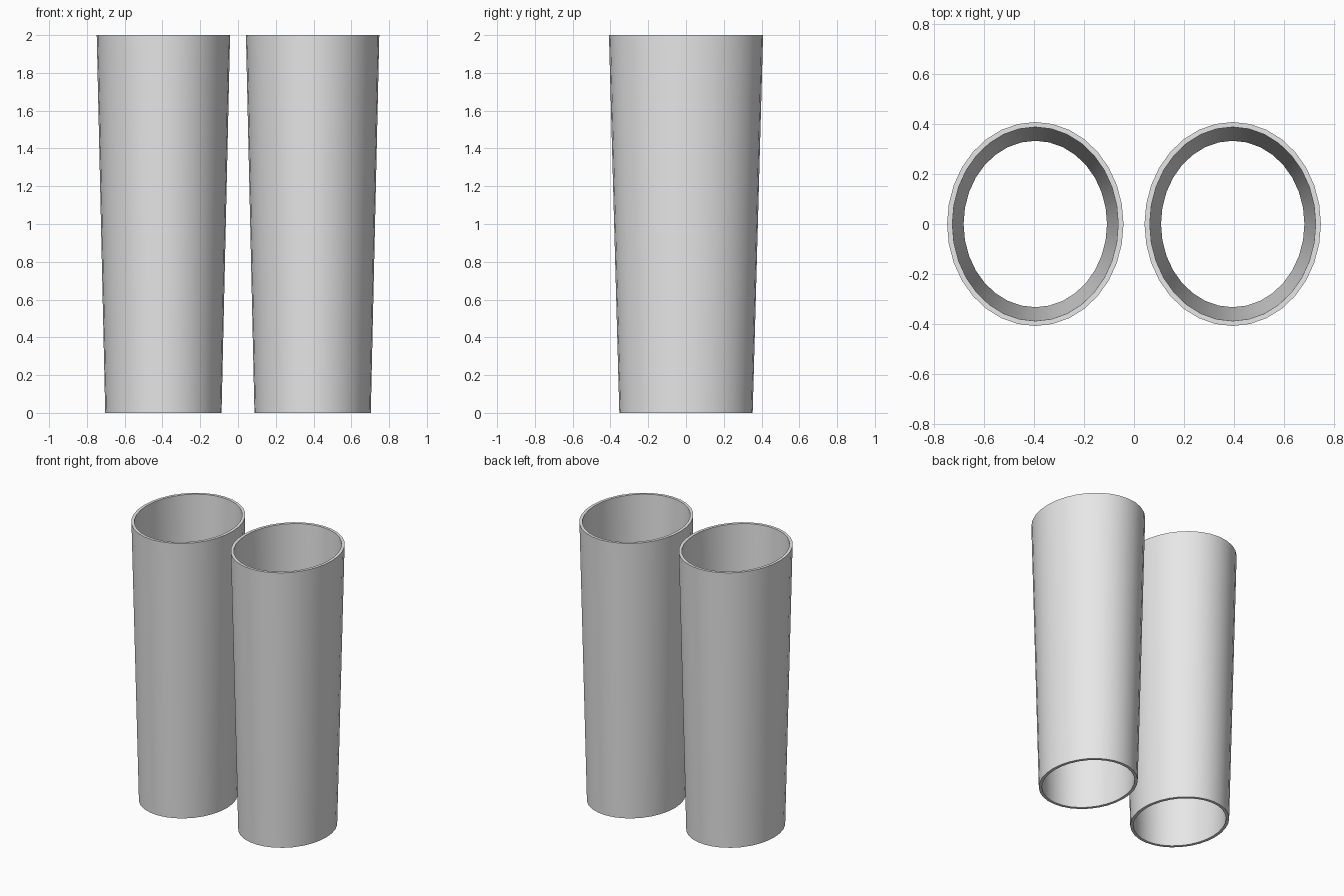
import bpy, bmesh, math

if "Cube" in bpy.data.objects:
    bpy.data.objects.remove(bpy.data.objects["Cube"])

SIDES = 32
grey = bpy.data.materials.new("light grey")
grey.diffuse_color = (0.8, 0.8, 0.8, 1)
grey.use_nodes = True
grey.node_tree.nodes["Principled BSDF"].inputs["Base Color"].default_value = grey.diffuse_color

# Closed wall section: (x radius, y radius, height)
SECTION = [(0.308, 0.353, 0), (0.353, 0.408, 2), (0.332, 0.388, 2), (0.287, 0.333, 0)]


def tapered_tube(name, cx):
    bm = bmesh.new()
    rings = []
    for rx, ry, z in SECTION:
        angles = [2 * math.pi * i / SIDES for i in range(SIDES)]
        rings.append([bm.verts.new((rx * math.cos(a), ry * math.sin(a), z)) for a in angles])
    # Outer wall, top rim, inner wall and bottom rim
    for k, lower in enumerate(rings):
        upper = rings[(k + 1) % len(rings)]
        for i in range(SIDES):
            j = (i + 1) % SIDES
            bm.faces.new((lower[i], lower[j], upper[j], upper[i]))
    bmesh.ops.recalc_face_normals(bm, faces=bm.faces)
    mesh = bpy.data.meshes.new(name)
    bm.to_mesh(mesh)
    bm.free()
    mesh.materials.append(grey)
    obj = bpy.data.objects.new(name, mesh)
    obj.location.x = cx
    bpy.context.collection.objects.link(obj)
    bpy.ops.object.select_all(action='DESELECT')
    obj.select_set(True)
    bpy.context.view_layer.objects.active = obj
    bpy.ops.object.shade_smooth_by_angle(angle=math.radians(30))


# Pair of open oval tubes
tapered_tube("left_tube", -0.395)
tapered_tube("right_tube", 0.395)
